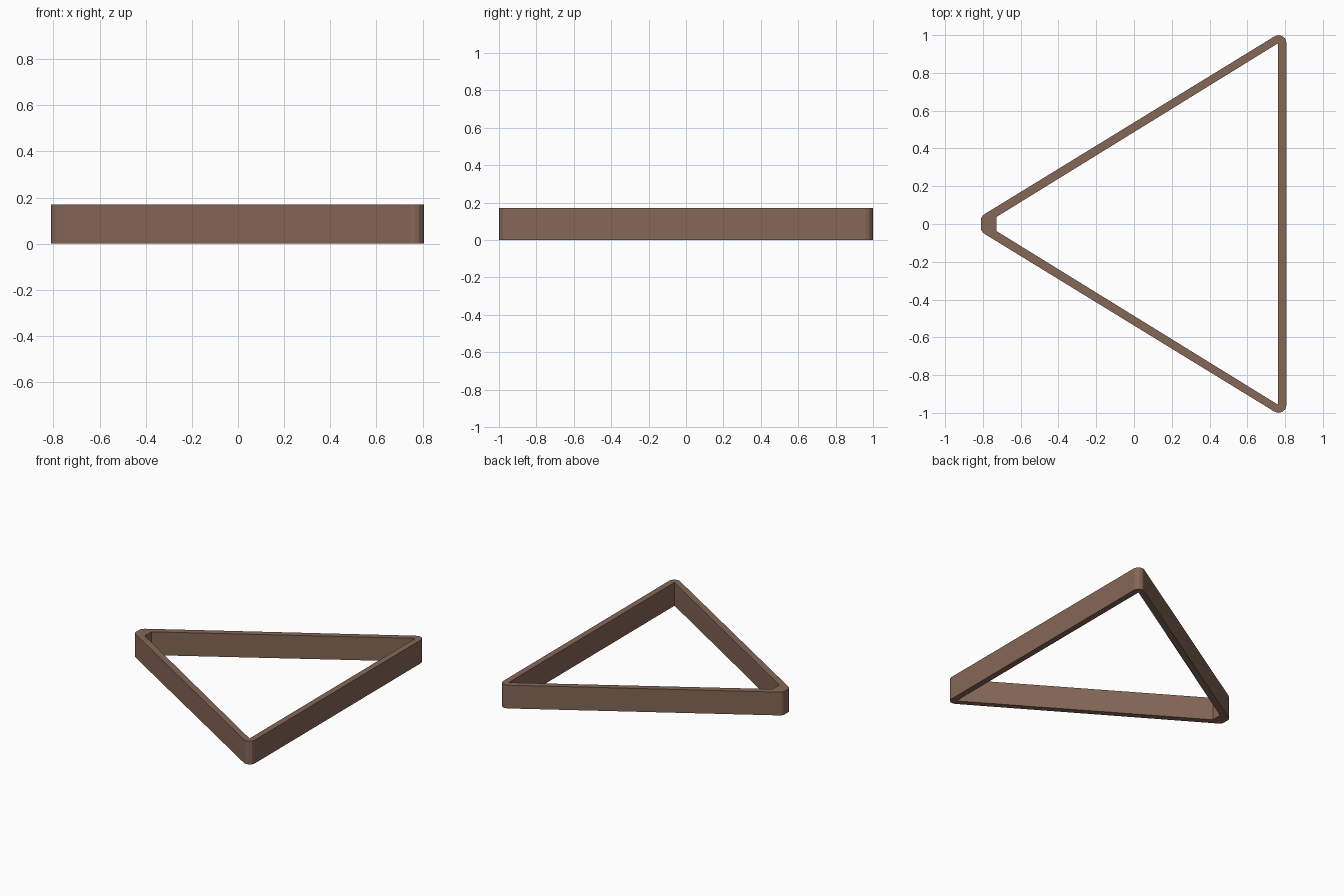
import bpy, bmesh

if "Cube" in bpy.data.objects:
    bpy.data.objects.remove(bpy.data.objects["Cube"])

HEIGHT = 0.17

wood = bpy.data.materials.new("brown wood")
wood.diffuse_color = (0.235, 0.135, 0.095, 1)
wood.use_nodes = True
wood.node_tree.nodes["Principled BSDF"].inputs["Base Color"].default_value = wood.diffuse_color

# Upper half outlines (y > 0), from the blunt apex to the wide side
outer_half = [(-0.81, 0.03), (-0.802, 0.043), (-0.787, 0.055), (0.735, 0.988),
              (0.75, 0.996), (0.766, 1.0), (0.785, 0.995), (0.8, 0.982), (0.807, 0.96)]
inner_half = [(-0.727, 0.038), (0.763, 0.957)]


def mirrored(half):
    """Close a half outline by mirroring it across the x axis."""
    return half + [(x, -y) for x, y in reversed(half)]


def ring_edges(bm, points, z):
    verts = [bm.verts.new((x, y, z)) for x, y in points]
    edges = [bm.edges.new((a, b)) for a, b in zip(verts, verts[1:] + verts[:1])]
    return edges


# Triangular frame: flat ring filled between both outlines, then extruded
bm = bmesh.new()
edges = ring_edges(bm, mirrored(outer_half), 0) + ring_edges(bm, mirrored(inner_half), 0)
bmesh.ops.triangle_fill(bm, edges=edges, use_beauty=True)
ext = bmesh.ops.extrude_face_region(bm, geom=bm.faces[:], use_keep_orig=True)
top = [g for g in ext["geom"] if isinstance(g, bmesh.types.BMVert)]
bmesh.ops.translate(bm, verts=top, vec=(0, 0, HEIGHT))
bmesh.ops.recalc_face_normals(bm, faces=bm.faces[:])
bmesh.ops.dissolve_limit(bm, angle_limit=0.01, verts=bm.verts[:], edges=bm.edges[:])

mesh = bpy.data.meshes.new("triangle_frame")
bm.to_mesh(mesh)
bm.free()
mesh.materials.append(wood)
frame = bpy.data.objects.new("triangle_frame", mesh)
bpy.context.collection.objects.link(frame)
